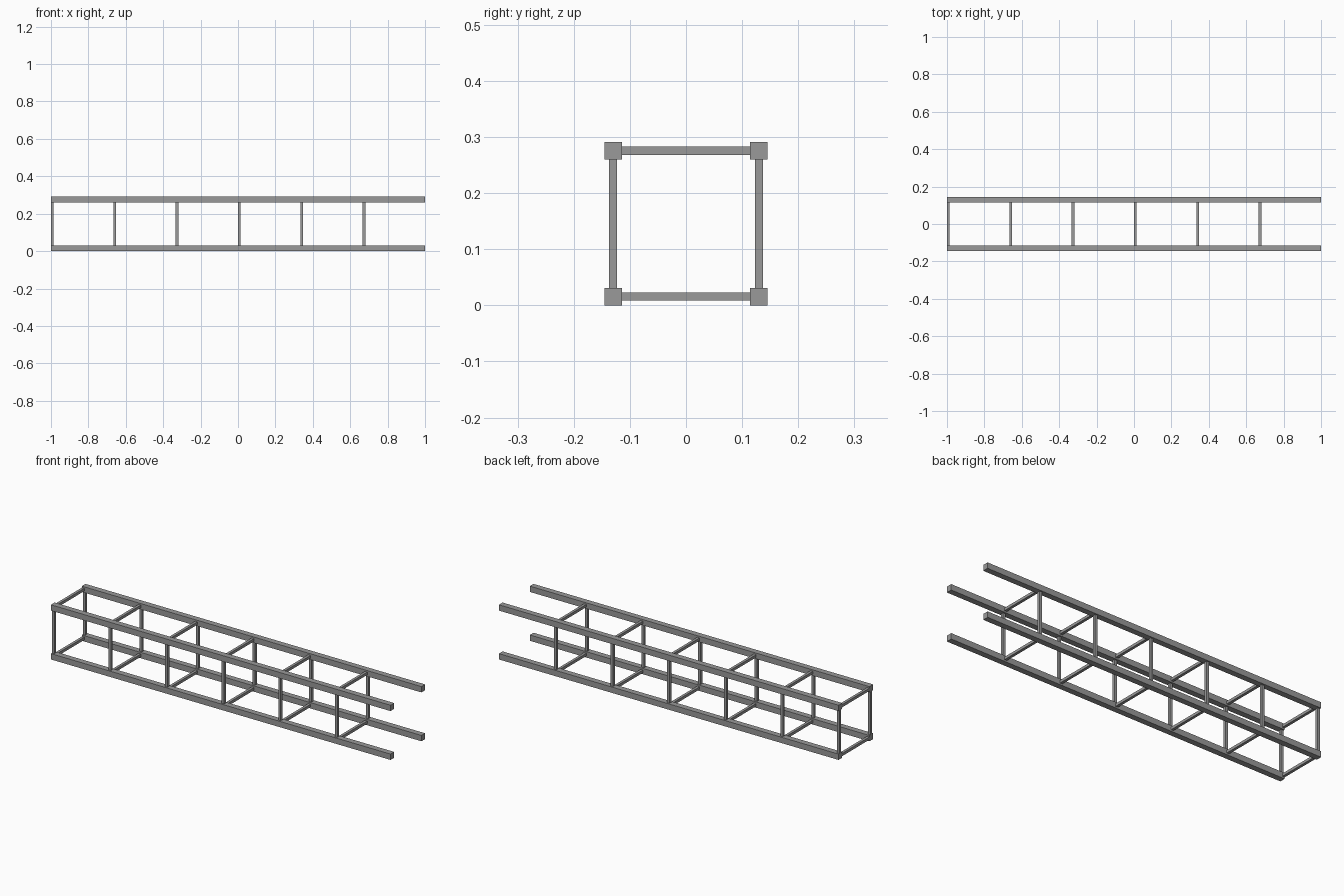
import bpy

if "Cube" in bpy.data.objects:
    bpy.data.objects.remove(bpy.data.objects["Cube"])

# One flat grey metal
metal = bpy.data.materials.new("grey_metal")
metal.diffuse_color = (0.32, 0.32, 0.32, 1)
metal.use_nodes = True
metal.node_tree.nodes["Principled BSDF"].inputs["Base Color"].default_value = metal.diffuse_color

CHORD = 0.031          # chord thickness
BRACE = 0.0145         # brace thickness
C = 0.13               # chord centre offset from the truss axis
MID = C + CHORD / 2    # height of the truss axis
SPAN = 2 * C - CHORD   # clear gap between chords


def box(name, loc, size):
    bpy.ops.mesh.primitive_cube_add(size=1, location=loc)
    ob = bpy.context.object
    ob.name = name
    ob.scale = size
    bpy.ops.object.transform_apply(location=False, rotation=False, scale=True)
    ob.data.materials.append(metal)


# Four long corner chords
for y, side in ((-C, "front"), (C, "back")):
    for z, level in ((-C, "lower"), (C, "upper")):
        box(f"{level}_{side}_chord", (0, y, MID + z), (2, CHORD, CHORD))

# Six square rings of braces, starting flush with the left end
for i in range(6):
    x = -1 + BRACE / 2 + i / 3
    for s, side, level in ((-C, "front", "lower"), (C, "back", "upper")):
        box(f"{side}_post_{i + 1}", (x, s, MID), (BRACE, BRACE, SPAN))
        box(f"{level}_crossbar_{i + 1}", (x, 0, MID + s), (BRACE, SPAN, BRACE))
